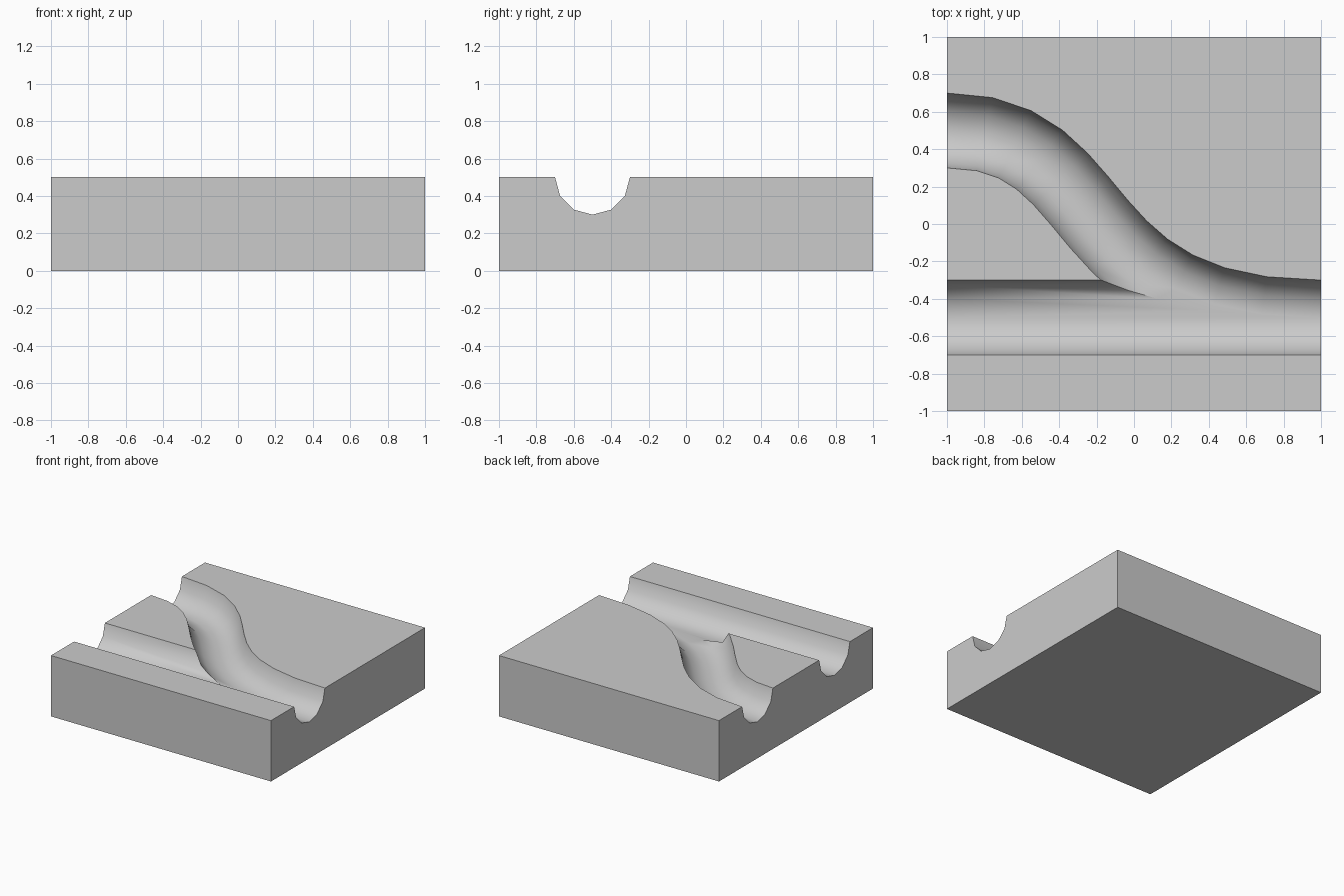
import bpy, bmesh, math
from mathutils import Vector

if "Cube" in bpy.data.objects:
    bpy.data.objects.remove(bpy.data.objects["Cube"])

R, TOP, STEPS = 0.2, 0.5, 12

# Groove section: lower half of a 12-sided circle, walls carried on above the top face
section = [(R * math.cos(math.radians(a)), TOP + R * math.sin(math.radians(a)))
           for a in range(210, 331, 30)]
lip = 2 * R - section[-1][0]
section = [(-lip, TOP + R / 2)] + section + [(lip, TOP + R / 2)]


def make_object(name, bm):
    bmesh.ops.recalc_face_normals(bm, faces=bm.faces)
    mesh = bpy.data.meshes.new(name)
    bm.to_mesh(mesh)
    bm.free()
    obj = bpy.data.objects.new(name, mesh)
    bpy.context.collection.objects.link(obj)
    return obj


def groove_cutter(name, path):
    """Sweep the section along (point, tangent) pairs lying in the xy plane."""
    bm = bmesh.new()
    rings = []
    for p, t in path:
        t = t.normalized()
        n = Vector((-t.y, t.x))
        rings.append([bm.verts.new((p.x + n.x * u, p.y + n.y * u, z)) for u, z in section])
    k = len(section)
    for a, b in zip(rings, rings[1:]):
        for i in range(k):
            j = (i + 1) % k
            bm.faces.new((a[i], a[j], b[j], b[i]))
    bm.faces.new(rings[0])
    bm.faces.new(rings[-1])
    obj = make_object(name, bm)
    obj.hide_render = True
    return obj


# Straight channel path
along = Vector((1, 0))
straight = [(Vector((x, -0.5)), along) for x in (-1.1, 1.1)]

# Merging channel path: S-shaped bezier running a little past both ends
P = [Vector(c) for c in ((-1, 0.5), (-0.1, 0.5), (-0.4, -0.5), (1, -0.5))]
curved = [(Vector((-1.1, 0.5)), along)]
for i in range(STEPS + 1):
    t = i / STEPS
    s = 1 - t
    point = P[0] * s**3 + P[1] * 3 * s * s * t + P[2] * 3 * s * t * t + P[3] * t**3
    tangent = (P[1] - P[0]) * s * s + (P[2] - P[1]) * 2 * s * t + (P[3] - P[2]) * t * t
    curved.append((point, tangent))
curved.append((Vector((1.1, -0.5)), along))

# Block
bm = bmesh.new()
bmesh.ops.create_cube(bm, size=1)
for v in bm.verts:
    v.co = (v.co.x * 2, v.co.y * 2, (v.co.z + 0.5) * TOP)
block = make_object("track_block", bm)

# Cut both channels
cutters = [groove_cutter("straight_channel_cutter", straight),
           groove_cutter("curved_channel_cutter", curved)]
bpy.context.view_layer.objects.active = block
block.select_set(True)
for c in cutters:
    mod = block.modifiers.new(c.name, 'BOOLEAN')
    mod.operation = 'DIFFERENCE'
    mod.solver = 'EXACT'
    mod.object = c
    bpy.ops.object.modifier_apply(modifier=mod.name)
for c in cutters:
    bpy.data.objects.remove(c)

# Smooth grooves, sharp rims
bpy.ops.object.shade_smooth_by_angle(angle=math.radians(40))
